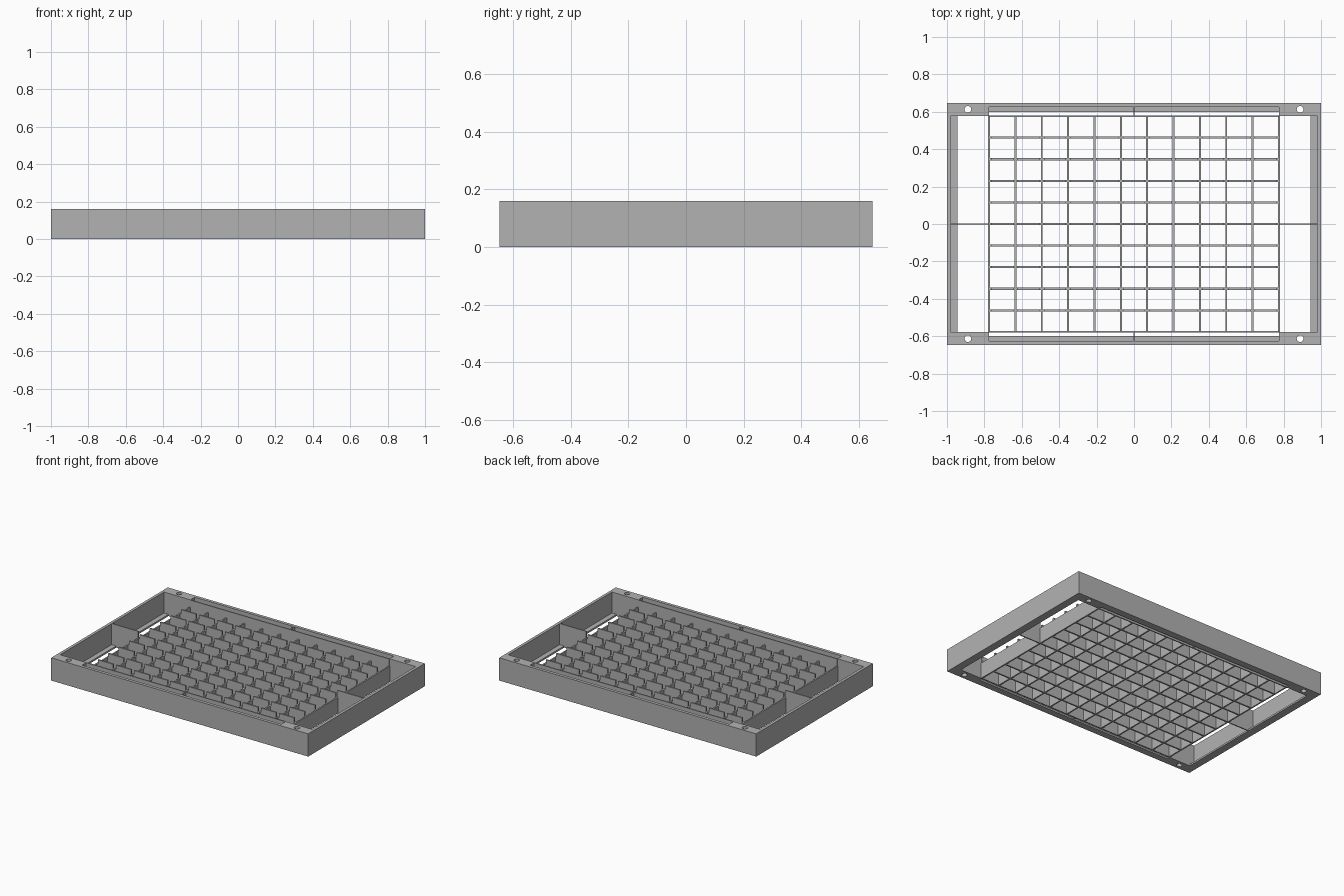
import bpy
import bmesh
from mathutils import Matrix, Vector

cube = bpy.data.objects.get("Cube")
if cube:
    bpy.data.objects.remove(cube, do_unlink=True)

# Overall sizes
W, D, H = 1.0, 0.648, 0.16       # half width, half depth, height
GX, GY = 0.775, 0.577            # half size of the cell grid
COLS, ROWS = 11, 10
FLOOR = 0.012                    # thickness of the bottom flange
LOW, TALL = 0.11, 0.14           # cross wall and comb wall heights
THICK = 0.011
PX, PY = 2 * GX / COLS, 2 * GY / ROWS

grey = bpy.data.materials.new("plain grey")
grey.use_nodes = True
colour = (0.448, 0.448, 0.448, 1)
grey.diffuse_color = colour
grey.node_tree.nodes["Principled BSDF"].inputs["Base Color"].default_value = colour


def finish(name, bm):
    bmesh.ops.recalc_face_normals(bm, faces=bm.faces)
    mesh = bpy.data.meshes.new(name)
    bm.to_mesh(mesh)
    bm.free()
    mesh.materials.append(grey)
    obj = bpy.data.objects.new(name, mesh)
    bpy.context.collection.objects.link(obj)
    return obj


def box(name, lo, hi):
    lo, hi = Vector(lo), Vector(hi)
    bm = bmesh.new()
    m = Matrix.Translation((lo + hi) / 2) @ Matrix.Diagonal((hi - lo).to_4d())
    m[3][3] = 1
    bmesh.ops.create_cube(bm, size=1, matrix=m)
    return finish(name, bm)


def cylinder(name, x, y, radius):
    bm = bmesh.new()
    bmesh.ops.create_cone(bm, cap_ends=True, segments=24, radius1=radius,
                          radius2=radius, depth=1,
                          matrix=Matrix.Translation((x, y, 0)))
    return finish(name, bm)


def cut(target, cutter):
    cutter.hide_render = True
    mod = target.modifiers.new("cut", "BOOLEAN")
    mod.operation = "DIFFERENCE"
    mod.solver = "EXACT"
    mod.object = cutter
    bpy.context.view_layer.objects.active = target
    bpy.ops.object.modifier_apply(modifier=mod.name)
    bpy.data.objects.remove(cutter, do_unlink=True)


# Frame: rim with a bottom flange, rail grooves and corner screw holes
frame = box("frame", (-W, -D, 0), (W, D, H))
cut(frame, box("side_opening", (-0.945, -GY, -1), (0.945, GY, 1)))
cut(frame, box("side_pocket", (-0.98, -GY, FLOOR), (0.98, GY, 1)))
cut(frame, box("rail_slot", (-GX, -0.6, -1), (GX, 0.6, 1)))
cut(frame, box("rail_groove", (-GX, -0.626, FLOOR), (GX, 0.626, 1)))
for sx in (-1, 1):
    for sy in (-1, 1):
        cut(frame, cylinder("screw_hole", sx * 0.888, sy * 0.613, 0.018))


# Comb walls run across the width, notched where the cross walls pass
def comb_wall(name, y):
    gap = 0.011
    pts = [(-GX, 0), (GX, 0), (GX, LOW)]
    for i in reversed(range(COLS)):
        a, b = -GX + i * PX + gap, -GX + (i + 1) * PX - gap
        pts += [(b, LOW), (b, TALL), (a, TALL), (a, LOW)]
    pts.append((-GX, LOW))
    bm = bmesh.new()
    face = bm.faces.new([bm.verts.new((x, y - THICK / 2, z)) for x, z in pts])
    new = bmesh.ops.extrude_face_region(bm, geom=[face])["geom"]
    verts = [v for v in new if isinstance(v, bmesh.types.BMVert)]
    bmesh.ops.translate(bm, verts=verts, vec=(0, THICK, 0))
    return finish(name, bm)


for j in range(1, ROWS):
    comb_wall(f"comb_wall_{j}", -GY + j * PY)

# Lower cross walls run front to back
for i in range(COLS + 1):
    x = -GX + i * PX
    box(f"cross_wall_{i}", (x - 0.005, -GY, 0), (x + 0.005, GY, LOW))

# Plain walls closing the grid at the front and back, with a centre rib
for name, s in (("front", -1), ("back", 1)):
    y = s * GY
    box(f"{name}_grid_wall", (-GX, y - 0.004, 0), (GX, y + 0.004, H))
    ends = sorted((y, s * 0.63))
    box(f"{name}_rib", (-0.004, ends[0], 0), (0.004, ends[1], H))

# Dividers across the middle of the side compartments
for name, s in (("right", -1), ("left", 1)):
    ends = sorted((s * GX, s * 0.985))
    box(f"{name}_divider", (ends[0], -0.004, 0), (ends[1], 0.004, H))
